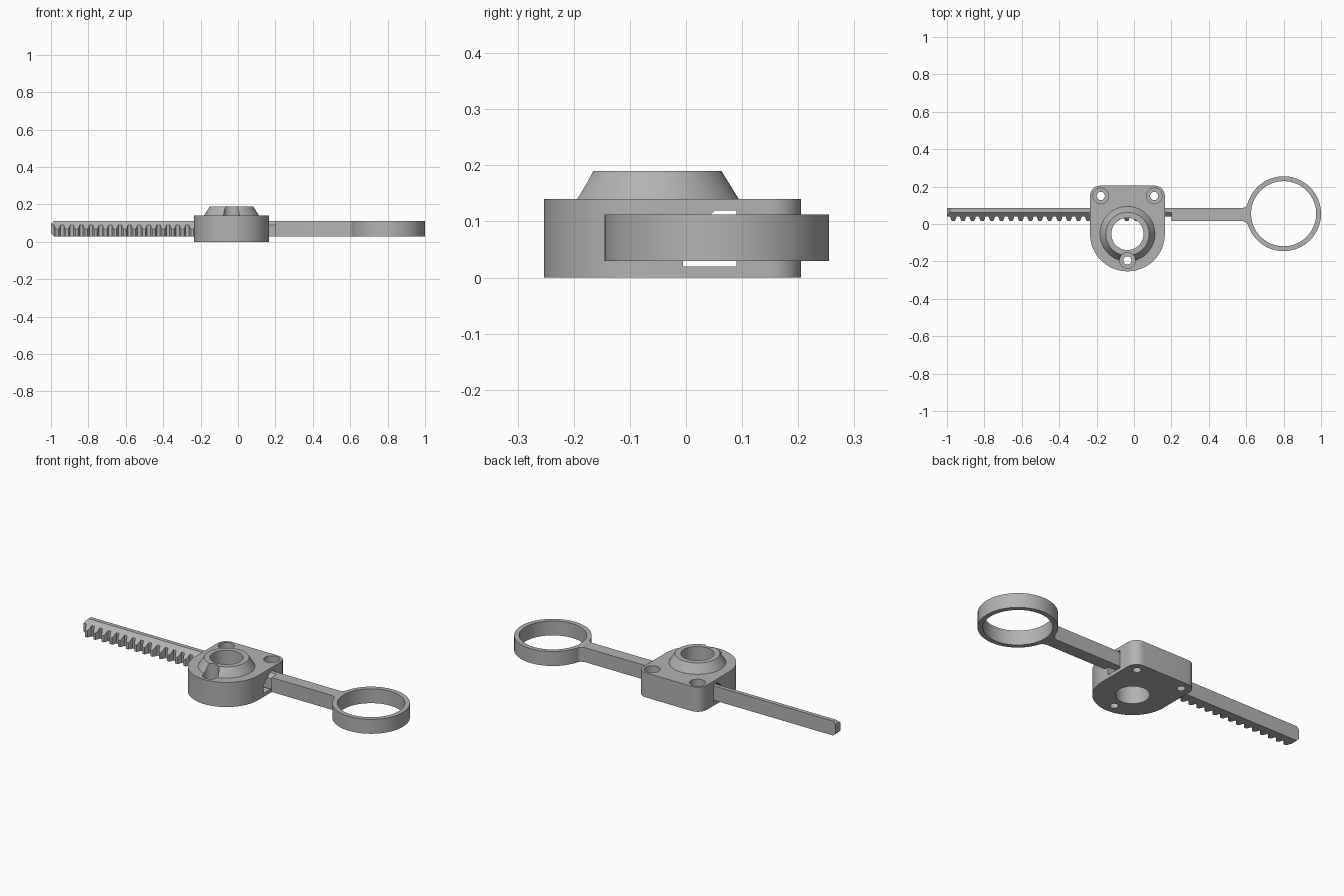
import bpy, bmesh, math
from mathutils import Vector

if "Cube" in bpy.data.objects:
    bpy.data.objects.remove(bpy.data.objects["Cube"])

grey = bpy.data.materials.new("light_grey")
grey.diffuse_color = (0.45, 0.45, 0.45, 1)
grey.use_nodes = True
grey.node_tree.nodes["Principled BSDF"].inputs["Base Color"].default_value = grey.diffuse_color
CX, CY = -0.035, -0.053            # bore axis
Z0, Z1 = 0.03, 0.112               # rack bottom and top


def finish(name, bm):
    bmesh.ops.recalc_face_normals(bm, faces=bm.faces)
    me = bpy.data.meshes.new(name)
    bm.to_mesh(me)
    bm.free()
    me.materials.append(grey)
    ob = bpy.data.objects.new(name, me)
    bpy.context.collection.objects.link(ob)
    return ob


def prism_bm(pts, vec):
    """Closed outline extruded along vec."""
    bm = bmesh.new()
    face = bm.faces.new([bm.verts.new(p) for p in pts])
    res = bmesh.ops.extrude_face_region(bm, geom=[face])
    bmesh.ops.translate(bm, vec=vec, verts=[v for v in res["geom"] if isinstance(v, bmesh.types.BMVert)])
    return bm


def lathe(name, profile, x, y, n=64, closed=False):
    """Revolve (r, z) points; a closed profile gives a ring, otherwise ends are capped."""
    bm = bmesh.new()
    rings = [[bm.verts.new((x + r * math.cos(2 * math.pi * i / n), y + r * math.sin(2 * math.pi * i / n), z))
              for i in range(n)] for r, z in profile]
    pairs = list(zip(rings, rings[1:])) + ([(rings[-1], rings[0])] if closed else [])
    for a, b in pairs:
        for i in range(n):
            j = (i + 1) % n
            bm.faces.new((a[i], a[j], b[j], b[i]))
    if not closed:
        bm.faces.new(rings[0])
        bm.faces.new(rings[-1])
    return finish(name, bm)


def boolean(ob, other, op):
    mod = ob.modifiers.new("bool", 'BOOLEAN')
    mod.operation, mod.solver, mod.object = op, 'EXACT', other
    bpy.context.view_layer.objects.active = ob
    bpy.ops.object.modifier_apply(modifier=mod.name)
    bpy.data.objects.remove(other)


def slice_off(bm, co, no):
    """Cut away everything on the normal side of a plane and cap the cut."""
    res = bmesh.ops.bisect_plane(bm, geom=bm.verts[:] + bm.edges[:] + bm.faces[:],
                                 plane_co=co, plane_no=no, clear_outer=True)
    edges = [e for e in res["geom_cut"] if isinstance(e, bmesh.types.BMEdge)]
    bmesh.ops.contextual_create(bm, geom=edges)


def arc(x, y, r, a0, a1, n):
    return [(x + r * math.cos(math.radians(a0 + (a1 - a0) * i / n)),
             y + r * math.sin(math.radians(a0 + (a1 - a0) * i / n)), 0) for i in range(n + 1)]


# Housing: rounded front, two small rounded rear corners
outline = (arc(CX, CY, 0.2, 180, 360, 48) + arc(0.11, 0.15, 0.055, 0, 90, 10)
           + arc(-0.18, 0.15, 0.055, 90, 180, 10))
housing = finish("housing", prism_bm(outline, (0, 0, 0.14)))

# Conical collar on top
boolean(housing, lathe("collar", [(0.153, 0.13), (0.147, 0.14), (0.116, 0.19)], CX, CY), 'UNION')

# Central bore
boolean(housing, lathe("bore", [(0.086, -0.05), (0.086, 0.25)], CX, CY), 'DIFFERENCE')

# Three counterbored screw holes
for x, y in ((-0.178, 0.15), (0.108, 0.15), (CX, -0.195)):
    cut = lathe("screw_hole", [(0.022, -0.05), (0.022, 0.1), (0.042, 0.1), (0.042, 0.25)], x, y, 32)
    boolean(housing, cut, 'DIFFERENCE')

# Slot for the rack, following its sloped section
slot = [(-0.005, 0.02), (0.09, 0.02), (0.09, 0.12), (0.052, 0.12), (-0.005, 0.067)]
boolean(housing, finish("slot", prism_bm([(-0.4, y, z) for y, z in slot], (0.8, 0, 0))), 'DIFFERENCE')

# Toothed rack: tooth outline extruded, then sloped and end-chamfered
pts = [(0.21, 0.085, Z0), (-1, 0.085, Z0), (-1, 0.04, Z0)]
pitch = 0.0515
for i in range(22):
    x = -0.966 + i * pitch
    pts += [(x + dx, y, Z0) for dx, y in ((-0.017, 0.04), (-0.013, 0.026), (-0.007, 0.015),
                                         (0.007, 0.015), (0.013, 0.026), (0.017, 0.04))]
pts += [(0.21, 0.04, Z0)]
bm = prism_bm(pts, (0, 0, Z1 - Z0))
slice_off(bm, Vector((0, 0.062, Z1)), Vector((0, -0.042, 0.045)))
for z, s in ((Z0, -1), (Z1, 1)):
    slice_off(bm, Vector((-1, 0, z - s * 0.015)), Vector((-1, 0, s)))
finish("toothed_rack", bm)

# Plain arm flaring into the ring
arm = [(0.2, 0.015), (0.582, 0.015), (0.6, 0.008), (0.611, -0.007), (0.618, 0.05),
       (0.611, 0.112), (0.6, 0.095), (0.582, 0.085), (0.2, 0.085)]
finish("arm", prism_bm([(x, y, Z0) for x, y in arm], (0, 0, Z1 - Z0)))

# Pull ring
lathe("pull_ring", [(0.2, Z0), (0.2, Z1), (0.174, Z1), (0.174, Z0)], 0.8, 0.055, 96, closed=True)

# Smooth shading with sharp edges kept
for ob in bpy.context.scene.objects:
    ob.select_set(True)
bpy.context.view_layer.objects.active = housing
bpy.ops.object.shade_smooth_by_angle(angle=math.radians(25))
